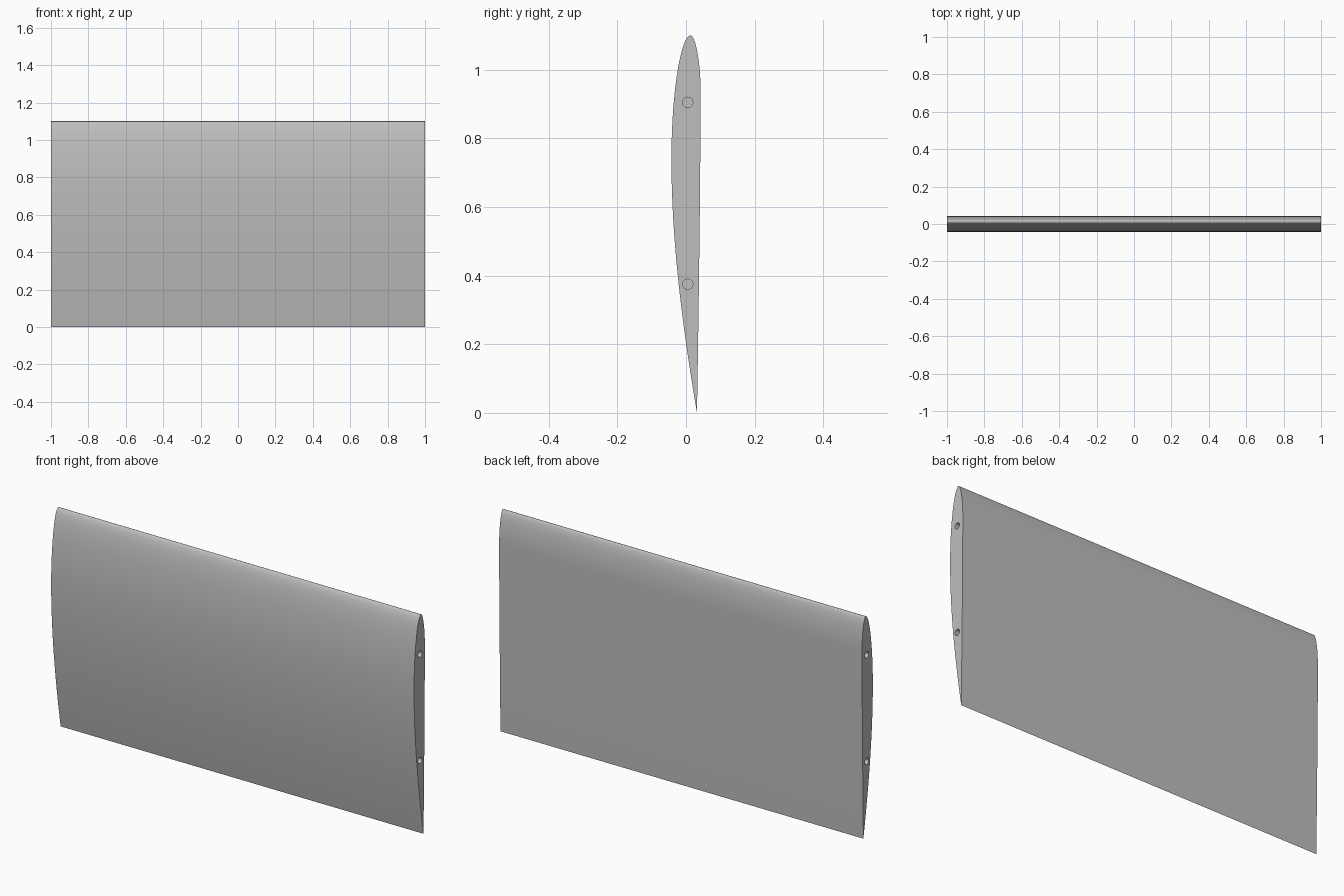
import bpy, bmesh, math
from mathutils import Vector
from mathutils.geometry import interpolate_bezier

cube = bpy.data.objects.get("Cube")
if cube:
    bpy.data.objects.remove(cube, do_unlink=True)

HALF_SPAN = 1.0
HOLE_RADIUS = 0.015
HOLE_DEPTH = 0.1
HOLE_Y = 0.005
HOLE_HEIGHTS = (0.375, 0.905)

# Plain grey finish
grey = bpy.data.materials.new("plain_grey")
grey.use_nodes = True
colour = (0.52, 0.52, 0.52, 1)
grey.diffuse_color = colour
grey.node_tree.nodes["Principled BSDF"].inputs["Base Color"].default_value = colour

# Aerofoil section as Bezier spans (y, z): start, handle, handle, end, and steps
spans = [
    ((0.032, 0), (-0.0105, 0.25), (-0.0425, 0.5), (-0.0425, 0.74), 20),
    ((-0.0425, 0.74), (-0.0425, 0.94), (-0.014, 1.1), (0.013, 1.1), 24),
    ((0.013, 1.1), (0.028, 1.1), (0.0425, 1.02), (0.0425, 0.94), 20),
    ((0.0425, 0.94), (0.0425, 0.7), (0.037, 0.3), (0.032, 0), 12),
]
section = []
for *points, steps in spans:
    p = [Vector((0, y, z)) for y, z in points]
    section += interpolate_bezier(*p, steps + 1)[:-1]

# Wing panel: the section swept along x
bm = bmesh.new()
face = bm.faces.new([bm.verts.new((-HALF_SPAN, p.y, p.z)) for p in section])
swept = bmesh.ops.extrude_face_region(bm, geom=[face], use_keep_orig=True)
moved = [g for g in swept["geom"] if isinstance(g, bmesh.types.BMVert)]
bmesh.ops.translate(bm, verts=moved, vec=(2 * HALF_SPAN, 0, 0))
bmesh.ops.recalc_face_normals(bm, faces=bm.faces)
mesh = bpy.data.meshes.new("wing_panel")
bm.to_mesh(mesh)
bm.free()
mesh.materials.append(grey)
wing = bpy.data.objects.new("wing_panel", mesh)
bpy.context.collection.objects.link(wing)

# Blind dowel holes in both ends
cutters = []
for side in (-1, 1):
    for z in HOLE_HEIGHTS:
        bpy.ops.mesh.primitive_cylinder_add(
            vertices=32, radius=HOLE_RADIUS, depth=2 * HOLE_DEPTH,
            location=(side * HALF_SPAN, HOLE_Y, z), rotation=(0, math.pi / 2, 0))
        cutter = bpy.context.object
        cutter.name = "hole_cutter"
        cutter.hide_render = True
        cutter.data.materials.append(grey)
        cut = wing.modifiers.new("dowel_hole", "BOOLEAN")
        cut.operation = "DIFFERENCE"
        cut.solver = "EXACT"
        cut.object = cutter
        cutters.append(cutter)

# Apply the holes, then smooth the skin and keep the rims sharp
bpy.ops.object.select_all(action="DESELECT")
wing.select_set(True)
bpy.context.view_layer.objects.active = wing
for name in [m.name for m in wing.modifiers]:
    bpy.ops.object.modifier_apply(modifier=name)
for cutter in cutters:
    bpy.data.objects.remove(cutter, do_unlink=True)
bpy.ops.object.shade_smooth_by_angle(angle=math.radians(30))
